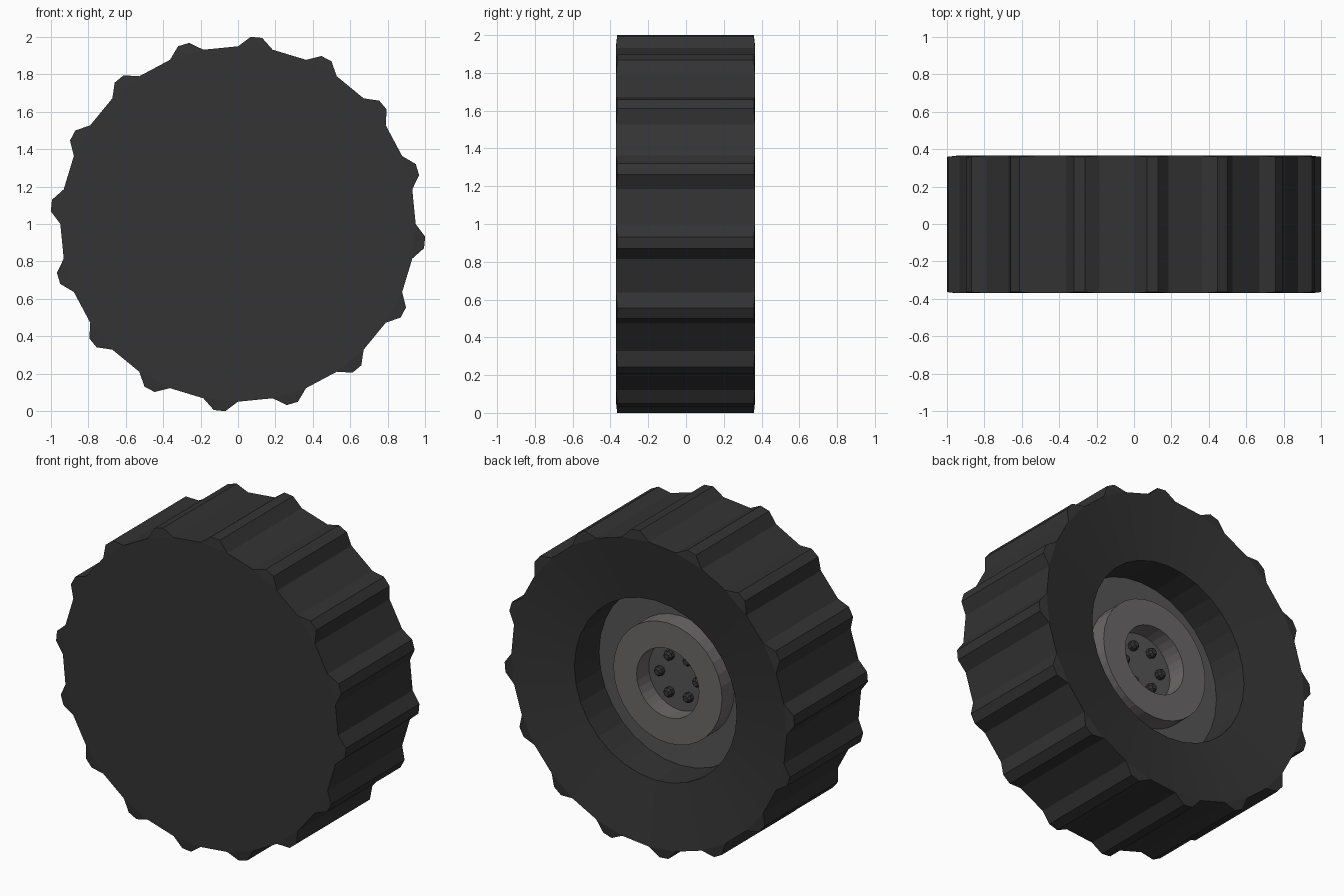
import bpy, bmesh
from math import sin, cos, pi, radians

if "Cube" in bpy.data.objects:
    bpy.data.objects.remove(bpy.data.objects["Cube"])

N = 32          # sides of the round parts
AXLE_Z = 1.0


def material(name, rgb):
    m = bpy.data.materials.new(name)
    m.diffuse_color = (*rgb, 1)
    m.use_nodes = True
    m.node_tree.nodes["Principled BSDF"].inputs["Base Color"].default_value = m.diffuse_color
    return m


RUBBER = material("rubber", (0.033, 0.033, 0.033))
RIM = material("rim_grey", (0.09, 0.09, 0.095))
HUB = material("hub_grey", (0.15, 0.137, 0.14))
NUT = material("nut_dark", (0.035, 0.035, 0.038))


def finish(bm, name, mat):
    bmesh.ops.recalc_face_normals(bm, faces=bm.faces)
    me = bpy.data.meshes.new(name)
    bm.to_mesh(me)
    bm.free()
    me.materials.append(mat)
    ob = bpy.data.objects.new(name, me)
    bpy.context.collection.objects.link(ob)
    return ob


def polar(r, y, angle, cx=0.0, cz=AXLE_Z):
    return (cx + r * sin(angle), y, cz + r * cos(angle))


def lathe(bm, profile, n=N, cx=0.0, cz=AXLE_Z, closed=False, skip=None):
    """Revolve (radius, y) points around the axle direction."""
    rings = [[bm.verts.new(polar(r, y, 2 * pi * i / n, cx, cz)) for i in range(n)]
             for r, y in profile]
    for k in range(len(rings) if closed else len(rings) - 1):
        a, b = rings[k], rings[(k + 1) % len(rings)]
        for i in range(n):
            if skip and skip(k, i):
                continue
            j = (i + 1) % n
            bm.faces.new((a[i], a[j], b[j], b[i]))
    return rings


# Tyre: closed front, dished back wall and a well for the rim
bm = bmesh.new()
F, B = -0.37, 0.365
rings = lathe(bm, [(0.95, F), (0.95, B), (0.56, 0.30), (0.56, 0.05)],
              skip=lambda k, i: k == 0 and i % 2 == 0)
bm.faces.new(rings[0])
bm.faces.new(rings[-1])
# Tread lugs: every other tread face raised to a narrower top
for i in range(0, N, 2):
    a = 2 * pi * i / N
    base = [rings[0][i], rings[0][i + 1], rings[1][(i + 1) % N], rings[1][i]] \
        if i + 1 < N else []
    top = [bm.verts.new(polar(1.003, y, a + radians(d)))
           for d, y in ((3.9, F + 0.006), (7.4, F + 0.006),
                        (7.4, B - 0.006), (3.9, B - 0.006))]
    bm.faces.new(top)
    for k in range(4):
        j = (k + 1) % 4
        bm.faces.new((base[k], base[j], top[j], top[k]))
finish(bm, "tyre", RUBBER)

# Rim plate at the bottom of the well
bm = bmesh.new()
r = lathe(bm, [(0.558, 0.052), (0.558, 0.06)])
bm.faces.new(r[0])
bm.faces.new(r[1])
finish(bm, "rim_plate", RIM)

# Hub ring
bm = bmesh.new()
lathe(bm, [(0.375, 0.055), (0.375, 0.18), (0.215, 0.18), (0.215, 0.055)], closed=True)
finish(bm, "hub_ring", HUB)

# Wheel nuts with chamfered tops
for i in range(6):
    cx, _, cz = polar(0.132, 0, pi / 2 + i * pi / 3)
    bm = bmesh.new()
    r = lathe(bm, [(0.03, 0.055), (0.03, 0.085), (0.018, 0.1)], 8, cx, cz)
    bm.faces.new(r[0])
    bm.faces.new(r[-1])
    finish(bm, f"wheel_nut_{i + 1}", NUT)
